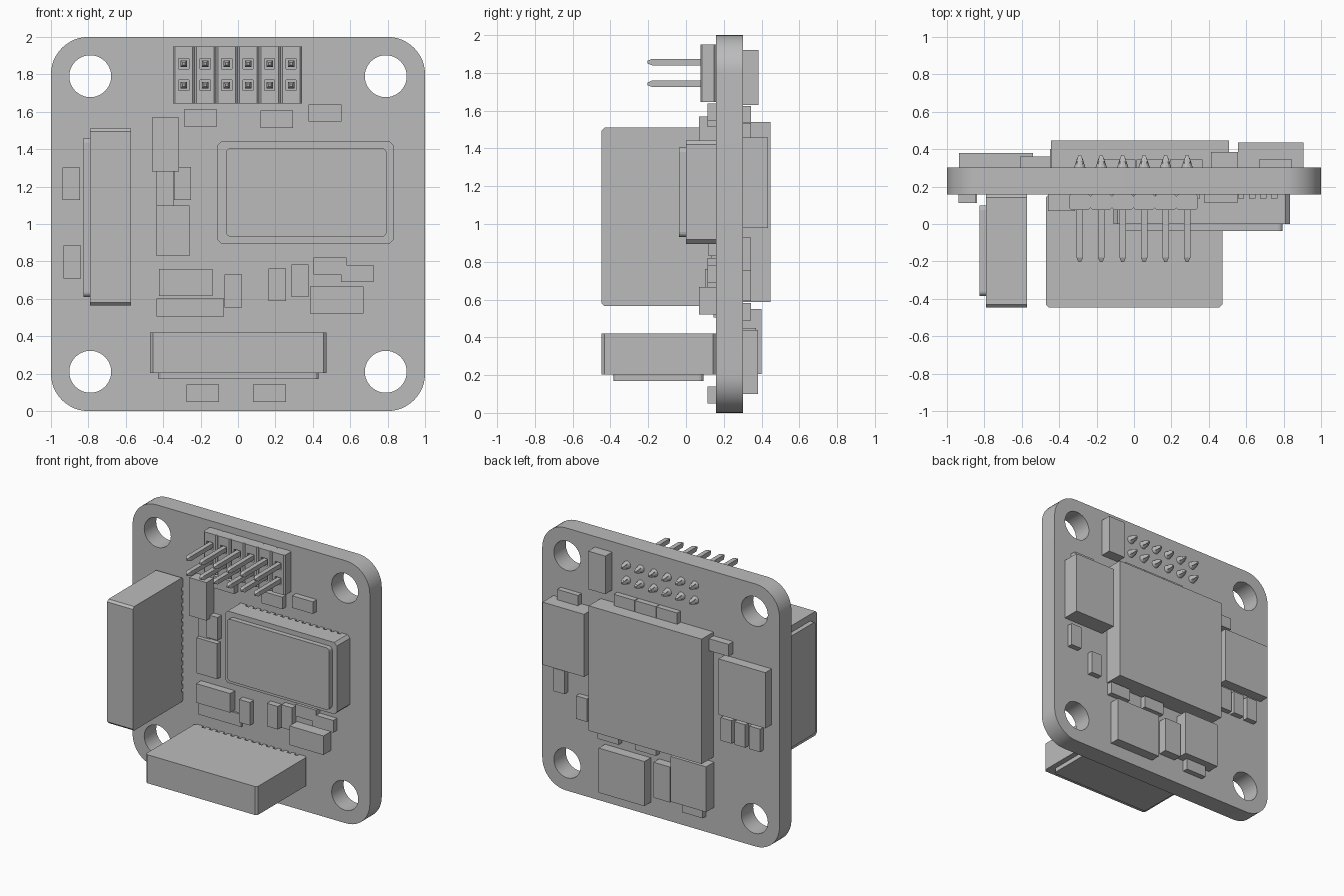
import bpy, bmesh, math
from mathutils import Matrix

if "Cube" in bpy.data.objects:
    bpy.data.objects.remove(bpy.data.objects["Cube"], do_unlink=True)

grey = bpy.data.materials.new("plain_grey")
grey.use_nodes = True
grey.diffuse_color = (0.5, 0.5, 0.5, 1)
grey.node_tree.nodes["Principled BSDF"].inputs["Base Color"].default_value = (0.5, 0.5, 0.5, 1)

FRONT, BACK = 0.159, 0.303   # board faces along y


def finish(name, bm):
    mesh = bpy.data.meshes.new(name)
    bmesh.ops.recalc_face_normals(bm, faces=bm.faces)
    bm.to_mesh(mesh)
    bm.free()
    obj = bpy.data.objects.new(name, mesh)
    bpy.context.collection.objects.link(obj)
    mesh.materials.append(grey)
    return obj


def add_box(bm, xs, ys, zs):
    spans = (xs, ys, zs)
    mid = [(a + b) / 2 for a, b in spans]
    size = [abs(b - a) for a, b in spans]
    return bmesh.ops.create_cube(
        bm, size=1, matrix=Matrix.Translation(mid) @ Matrix.Diagonal((*size, 1)))


def box(name, xs, ys, zs, axis=None, bevel=0, segments=1):
    """Box whose edges parallel to the given axis may be chamfered."""
    bm = bmesh.new()
    add_box(bm, xs, ys, zs)
    if bevel:
        edges = [e for e in bm.edges if axis is None or
                 abs((e.verts[0].co - e.verts[1].co).normalized()[axis]) > 0.9]
        bmesh.ops.bevel(bm, geom=edges, offset=bevel, segments=segments,
                        profile=0.5, affect='EDGES')
    return finish(name, bm)


def activate(obj):
    bpy.ops.object.select_all(action='DESELECT')
    obj.select_set(True)
    bpy.context.view_layer.objects.active = obj


def cut(obj, bm):
    """Subtract the cutter geometry, then discard the cutter."""
    cutter = finish("cutter", bm)
    cutter.hide_render = True
    mod = obj.modifiers.new("cut", 'BOOLEAN')
    mod.operation, mod.solver, mod.object = 'DIFFERENCE', 'EXACT', cutter
    activate(obj)
    bpy.ops.object.modifier_apply(modifier=mod.name)
    bpy.data.objects.remove(cutter, do_unlink=True)


# Board: rounded square with four mounting holes
curve = bpy.data.curves.new("circuit_board", 'CURVE')
curve.dimensions, curve.fill_mode = '2D', 'BOTH'
curve.extrude = (BACK - FRONT) / 2


def loop(points):
    s = curve.splines.new('POLY')
    s.points.add(len(points) - 1)
    for p, (x, y) in zip(s.points, points):
        p.co = (x, y, 0, 1)
    s.use_cyclic_u = True


def arc(cx, cy, r, start, sweep, n):
    return [(cx + r * math.cos(start + sweep * i / n),
             cy + r * math.sin(start + sweep * i / n)) for i in range(n + 1)]


outline = []
for k, (sx, sy) in enumerate([(1, 1), (-1, 1), (-1, -1), (1, -1)]):
    outline += arc(sx * 0.8, sy * 0.8, 0.2, k * math.pi / 2, math.pi / 2, 12)
loop(outline)
for sx in (-1, 1):
    for sy in (-1, 1):
        loop(arc(sx * 0.79, sy * 0.79, 0.112, 0, math.tau, 40)[:-1])
board = bpy.data.objects.new("circuit_board", curve)
bpy.context.collection.objects.link(board)
board.matrix_world = (Matrix.Translation((0, (FRONT + BACK) / 2, 1))
                      @ Matrix.Rotation(math.pi / 2, 4, 'X'))
activate(board)
bpy.ops.object.convert(target='MESH')
board = bpy.context.object
board.data.materials.clear()
board.data.materials.append(grey)
bpy.ops.object.shade_smooth_by_angle(angle=math.radians(30))


# Shielded modules: chamfered body, rounded lid, small notches beside the board
def notches(along, start, end, other, count=14):
    bm = bmesh.new()
    for i in range(count):
        c = start + (end - start) * (i + 0.5) / count
        span = (c - 0.014, c + 0.014)
        side = (other - 0.02, other + 0.02)
        ys = (FRONT - 0.022, FRONT + 0.02)
        add_box(bm, span if along == 0 else side, ys, side if along == 0 else span)
    return bm


flat = box("main_module_body", (-0.11, 0.833), (0.0, FRONT), (0.895, 1.442), 1, 0.022)
cut(flat, notches(0, -0.05, 0.78, 1.442))
box("main_module_lid", (-0.065, 0.795), (-0.037, 0.0), (0.932, 1.405), 1, 0.025, 3)

side = box("side_module_body", (-0.79, -0.573), (-0.447, FRONT), (0.565, 1.51), 0, 0.016)
cut(side, notches(2, 0.62, 1.45, -0.573))
box("side_module_lid", (-0.825, -0.79), (-0.385, 0.1), (0.61, 1.46), 0, 0.025, 3)

lower = box("lower_module_body", (-0.47, 0.472), (-0.447, FRONT), (0.203, 0.42), 2, 0.016)
cut(lower, notches(0, -0.42, 0.42, 0.42))
box("lower_module_lid", (-0.425, 0.43), (-0.385, 0.093), (0.17, 0.203), 2, 0.025, 3)

# Pin header: six chamfered blocks, square sockets and twelve pointed pins
pitch = 0.1148
for i in range(6):
    x = -0.003 + (i - 2.5) * pitch
    block = box("header_block", (x - pitch / 2, x + pitch / 2), (0.076, FRONT),
                (1.645, 1.95), 2, 0.01)
    sockets = bmesh.new()
    for z in (1.742, 1.857):
        add_box(sockets, (x - 0.027, x + 0.027), (0.05, 0.11), (z - 0.027, z + 0.027))
    cut(block, sockets)
    for z in (1.742, 1.857):
        bm = bmesh.new()
        rings = []
        for y, h in ((-0.204, 0.007), (-0.18, 0.017), (0.34, 0.017), (0.37, 0.007)):
            rings.append([bm.verts.new((x + a * h, y, z + b * h))
                          for a, b in ((1, 1), (-1, 1), (-1, -1), (1, -1))])
        for a, b in zip(rings, rings[1:]):
            for k in range(4):
                n = (k + 1) % 4
                bm.faces.new((a[k], a[n], b[n], b[k]))
        bm.faces.new(rings[0])
        bm.faces.new(rings[-1])
        finish("header_pin", bm)
        # Solder cone on the back
        bm = bmesh.new()
        bmesh.ops.create_cone(bm, cap_ends=True, segments=12, radius1=0.03, radius2=0.014,
                              depth=0.05, matrix=Matrix.Translation((x, BACK + 0.025, z))
                              @ Matrix.Rotation(-math.pi / 2, 4, 'X'))
        finish("solder_joint", bm)


# Small parts: (x centre, z centre), laid flat or upright
def small_parts(name, face, outer, width, height, centres):
    for x, z in centres:
        box(name, (x - width / 2, x + width / 2), (face, outer), (z - height / 2, z + height / 2))


small_parts("front_flat_resistor", FRONT, 0.113, 0.175, 0.092,
            [(-0.2, 1.567), (0.207, 1.56), (0.465, 1.593), (0.492, 0.775),
             (0.637, 0.735), (-0.188, 0.095), (0.168, 0.095)])
small_parts("front_upright_resistor", FRONT, 0.113, 0.092, 0.175,
            [(-0.297, 1.217), (-0.892, 1.215), (-0.886, 0.797), (-0.025, 0.642),
             (0.21, 0.675), (0.332, 0.697)])
small_parts("front_thin_part", FRONT, 0.145, 0.18, 0.095, [(-0.345, 0.553), (-0.165, 0.553)])
small_parts("front_thin_strip", FRONT, 0.15, 0.095, 0.18, [(-0.392, 1.19)])
small_parts("front_wide_capacitor", FRONT, 0.07, 0.287, 0.145, [(0.528, 0.593)])
small_parts("front_wide_inductor", FRONT, 0.1, 0.287, 0.145, [(-0.28, 0.688)])
small_parts("front_tall_capacitor", FRONT, 0.07, 0.145, 0.29, [(-0.388, 1.425)])
small_parts("front_regulator", FRONT, 0.12, 0.175, 0.27, [(-0.347, 0.965)])

small_parts("back_flat_resistor", BACK, 0.345, 0.175, 0.092,
            [(0.28, 1.58), (0.1, 1.58), (-0.08, 1.58), (0.757, 1.49), (0.415, 0.535),
             (0.1, 0.535), (-0.295, 0.165)])
small_parts("back_raised_resistor", BACK, 0.36, 0.165, 0.092, [(-0.528, 1.465)])
small_parts("back_upright_resistor", BACK, 0.345, 0.092, 0.175,
            [(-0.58, 0.84), (-0.695, 0.84), (-0.82, 0.84), (0.83, 0.84), (0.64, 0.68)])
small_parts("back_tall_capacitor", BACK, 0.385, 0.145, 0.29, [(0.483, 1.775)])
small_parts("back_narrow_capacitor", BACK, 0.37, 0.14, 0.27, [(-0.055, 0.315)])

# Large chips on the back
box("back_main_chip", (-0.445, 0.507), (BACK, 0.447), (0.588, 1.54))
box("back_left_chip", (0.555, 0.905), (BACK, 0.435), (0.98, 1.457))
box("back_right_chip", (-0.935, -0.54), (BACK, 0.38), (0.965, 1.39))
box("back_lower_chip", (0.085, 0.47), (BACK, 0.38), (0.1, 0.44))
box("back_lower_inductor", (-0.45, -0.15), (BACK, 0.4), (0.205, 0.55))
